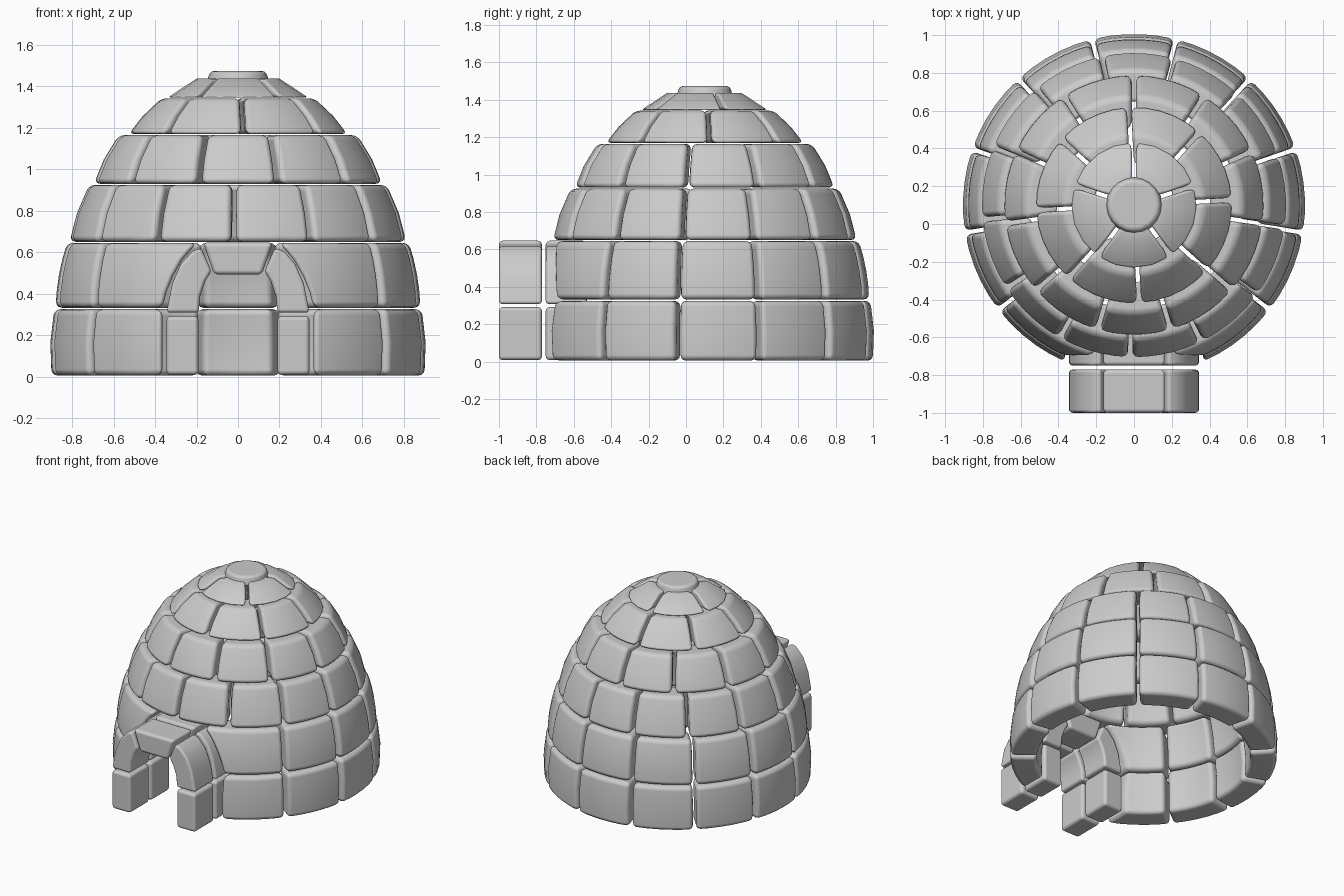
import bpy, bmesh, math

if "Cube" in bpy.data.objects:
    bpy.data.objects.remove(bpy.data.objects["Cube"])

CY = 0.1          # dome centre in y
GAP = 0.011       # half the joint width between blocks


def finish(bm, name, width):
    bmesh.ops.recalc_face_normals(bm, faces=bm.faces)
    me = bpy.data.meshes.new(name)
    bm.to_mesh(me)
    bm.free()
    ob = bpy.data.objects.new(name, me)
    bpy.context.collection.objects.link(ob)
    for p in me.polygons:
        p.use_smooth = True
    b = ob.modifiers.new("Rounded", 'BEVEL')
    b.width = width
    b.segments = 3
    b.limit_method = 'ANGLE'
    b.angle_limit = math.radians(38)
    b.harden_normals = True
    return ob


def door_x(z):
    """Half width of the opening in the dome at height z."""
    pts = [(0, .365), (.33, .365), (.45, .335), (.57, .265), (.66, .185)]
    for (z0, x0), (z1, x1) in zip(pts, pts[1:]):
        if z <= z1:
            return x0 + (x1 - x0) * (z - z0) / (z1 - z0)
    return pts[-1][1]


def joint(angle, side):
    return lambda r, z: angle + side * GAP / r


def door_edge(side):
    return lambda r, z: side * math.asin(door_x(z) / r)


def add_block(bm, levels, start, end, segs):
    """Curved block: levels are (z, outer r, inner r); angle 0 is the front."""
    grid = {}
    for j, (z, ro, ri) in enumerate(levels):
        for s, r in enumerate((ro, ri)):
            a0, a1 = start(r, z), end(r, z)
            for i in range(segs + 1):
                a = a0 + (a1 - a0) * i / segs
                grid[i, j, s] = bm.verts.new((r * math.sin(a), CY - r * math.cos(a), z))
    n = len(levels) - 1

    def quad(*keys):
        bm.faces.new([grid[k] for k in keys])
    for i in range(segs):
        for j in range(n):
            for s in (0, 1):
                quad((i, j, s), (i + 1, j, s), (i + 1, j + 1, s), (i, j + 1, s))
        for j in (0, n):
            quad((i, j, 0), (i + 1, j, 0), (i + 1, j, 1), (i, j, 1))
    for j in range(n):
        for i in (0, segs):
            quad((i, j, 0), (i, j + 1, 0), (i, j + 1, 1), (i, j, 1))


# Dome rows: z0, z1, outer r0, r1, thickness bottom, top, blocks, first joint (deg), has door
rows = [
    (.005, .325, .900, .887, .18, .18, 11, 0, True),
    (.332, .645, .880, .825, .18, .18, 11, 0, True),
    (.650, .925, .812, .718, .18, .18, 13, -1.5, False),
    (.930, 1.165, .695, .575, .18, .18, 11, 16.4, False),
    (1.170, 1.342, .528, .370, .18, .17, 8, 3, False),
    (1.345, 1.437, .340, .200, .17, .10, 5, 36, False),
]
for k, (z0, z1, r0, r1, t0, t1, count, first, door) in enumerate(rows):
    bm = bmesh.new()
    steps = 4 if k == 1 else (1 if k == 5 else 2)
    levels = []
    for j in range(steps + 1):
        t = j / steps
        bulge = .012 * 4 * t * (1 - t)
        r = r0 + (r1 - r0) * t + bulge
        levels.append((z0 + (z1 - z0) * t, r, r - (t0 + (t1 - t0) * t)))
    opening = math.radians(24) if door else 0
    step = (2 * math.pi - 2 * opening) / count
    base = opening if door else math.radians(first)
    for i in range(count):
        start = joint(base + i * step, 1)
        end = joint(base + (i + 1) * step, -1)
        if door and i == 0:
            start = door_edge(1)
        if door and i == count - 1:
            e = door_edge(-1)
            end = lambda r, z, e=e: 2 * math.pi + e(r, z)
        add_block(bm, levels, start, end, 5 if k < 5 else 4)
    finish(bm, f"dome_row_{k + 1}", .03 if k < 4 else (.024 if k == 4 else .018))

# Round cap stone
bm = bmesh.new()
geo = bmesh.ops.create_cone(bm, cap_ends=True, segments=20, radius1=.155, radius2=.135, depth=.07)
bmesh.ops.translate(bm, verts=bm.verts, vec=(0, CY, 1.439))
finish(bm, "cap_stone", .02)


def add_prism(bm, outline, y0, y1, side=1):
    a = [bm.verts.new((x * side, y0, z)) for x, z in outline]
    b = [bm.verts.new((x * side, y1, z)) for x, z in outline]
    bm.faces.new(a)
    bm.faces.new(b)
    for i in range(len(a)):
        j = (i + 1) % len(a)
        bm.faces.new((a[i], a[j], b[j], b[i]))


# Entrance: two identical arches of post, shoulder and keystone blocks
post = [(.19, .008), (.345, .008), (.345, .292), (.19, .292)]
shoulder = [(.19, .308), (.182, .39), (.158, .46), (.128, .508), (.178, .622),
            (.22, .605), (.275, .545), (.317, .45), (.345, .308)]
keystone = [(-.115, .492), (.115, .492), (.168, .647), (-.168, .647)]
for name, y0, y1 in (("front", -1.0, -.77), ("rear", -.75, -.53)):
    bm = bmesh.new()
    for side in (1, -1):
        add_prism(bm, post, y0, y1, side)
    finish(bm, name + "_arch_posts", .022)
    bm = bmesh.new()
    for side in (1, -1):
        add_prism(bm, shoulder, y0, y1, side)
    finish(bm, name + "_arch_shoulders", .018)
    bm = bmesh.new()
    add_prism(bm, keystone, y0, y1)
    finish(bm, name + "_arch_keystone", .022)
